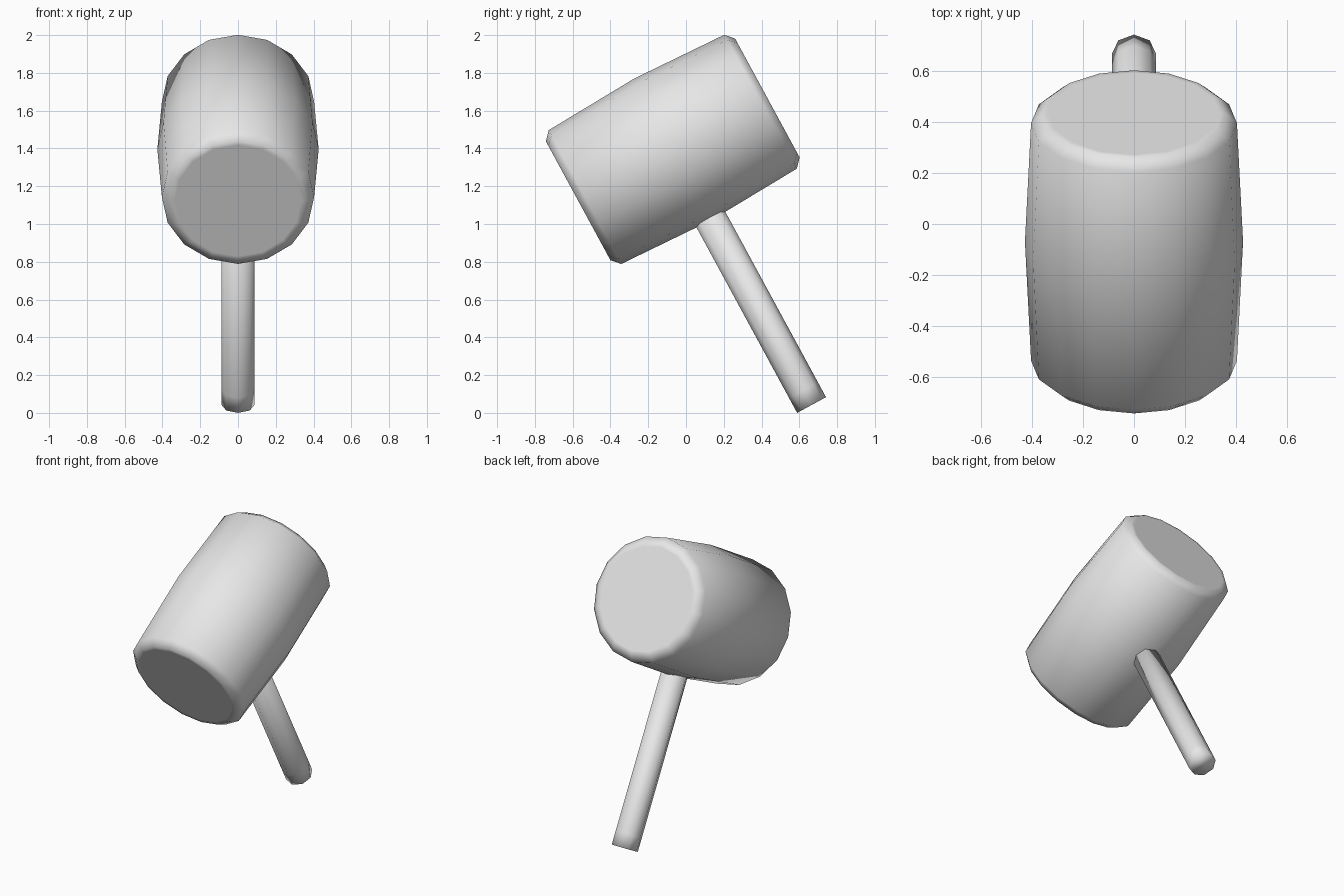
import bpy, bmesh, math
from mathutils import Matrix

cube = bpy.data.objects.get("Cube")
if cube:
    bpy.data.objects.remove(cube, do_unlink=True)

# One plain grey for the whole mallet
grey = bpy.data.materials.new("light grey")
grey.diffuse_color = (0.8, 0.8, 0.8, 1)
grey.use_nodes = True
grey.node_tree.nodes["Principled BSDF"].inputs["Base Color"].default_value = (0.8, 0.8, 0.8, 1)

# The mallet leans: handle end at the back, head tipped down at the front
TILT = Matrix.Translation((0, -0.07, 1.395)) @ Matrix.Rotation(math.radians(28.5), 4, 'X')


def lathe(name, profile, sides, matrix):
    """Closed solid turned around local z from (radius, height) pairs."""
    bm = bmesh.new()
    rings = []
    for r, z in profile:
        rings.append([bm.verts.new((r * math.cos(a), r * math.sin(a), z))
                      for a in (2 * math.pi * i / sides for i in range(sides))])
    for low, high in zip(rings, rings[1:]):
        for i in range(sides):
            j = (i + 1) % sides
            bm.faces.new((low[i], low[j], high[j], high[i]))
    bm.faces.new(rings[0][::-1])
    bm.faces.new(rings[-1])
    bmesh.ops.recalc_face_normals(bm, faces=bm.faces)
    bm.transform(matrix)
    for f in bm.faces:
        f.smooth = True
    mesh = bpy.data.meshes.new(name)
    bm.to_mesh(mesh)
    bm.free()
    mesh.materials.append(grey)
    obj = bpy.data.objects.new(name, mesh)
    bpy.context.collection.objects.link(obj)
    return obj


# Barrel-shaped head with bevelled rims, lying along the tilted y axis
half = [(0.335, 0.57), (0.358, 0.57), (0.403, 0.529)]
head_profile = [(r, -z) for r, z in half] + [(0.427, 0)] + half[::-1]
lathe("mallet_head", head_profile, 16, TILT @ Matrix.Rotation(math.radians(-90), 4, 'X'))

# Straight octagonal handle, ending inside the head
lathe("handle", [(0.087, -1.54), (0.087, -1.45), (0.087, -0.3)], 8, TILT)
